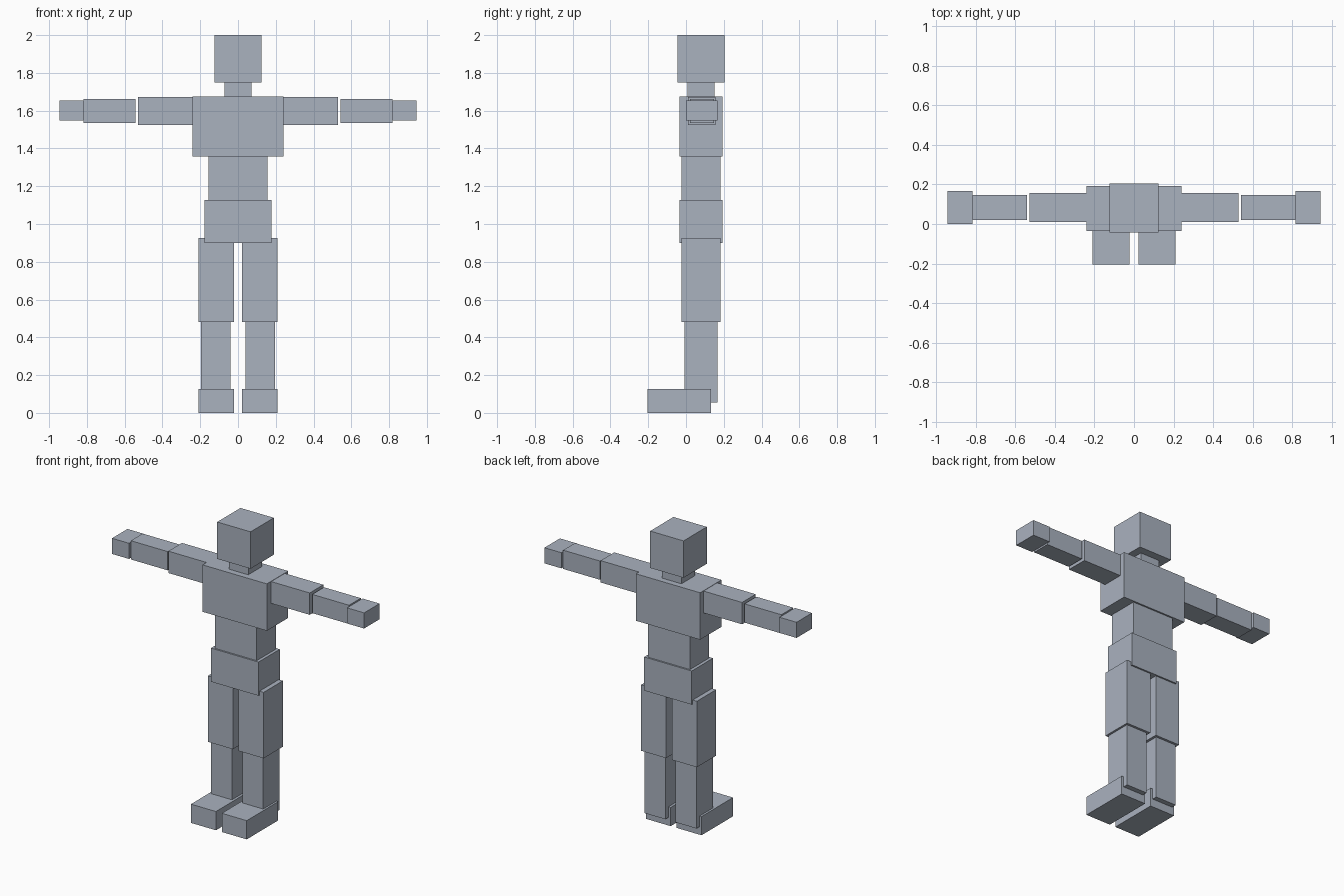
import bpy

grey = bpy.data.materials.new("blue_grey")
grey.diffuse_color = (0.40, 0.445, 0.52, 1.0)


def box(name, x, y, z):
    """Box spanning the given (low, high) range on each axis."""
    bpy.ops.mesh.primitive_cube_add(size=1)
    ob = bpy.context.object
    ob.name = name
    ob.location = [(a + b) / 2 for a, b in (x, y, z)]
    ob.scale = [b - a for a, b in (x, y, z)]
    bpy.ops.object.transform_apply(location=True, rotation=False, scale=True)
    ob.data.materials.append(grey)


# Central parts: half width, depth range, height range
for name, w, y, z in [
    ("head", 0.125, (-0.044, 0.205), (1.75, 2.0)),
    ("neck", 0.072, (0.007, 0.152), (1.675, 1.75)),
    ("chest", 0.241, (-0.035, 0.193), (1.357, 1.675)),
    ("waist", 0.157, (-0.024, 0.182), (1.128, 1.357)),
    ("pelvis", 0.178, (-0.035, 0.193), (0.90, 1.128)),
]:
    box(name, (-w, w), y, z)

# Limbs, repeated on both sides
for name, x, y, z in [
    ("upper_arm", (0.241, 0.53), (0.011, 0.157), (1.525, 1.673)),
    ("forearm", (0.542, 0.818), (0.021, 0.147), (1.536, 1.663)),
    ("hand", (0.818, 0.945), (0.001, 0.166), (1.547, 1.653)),
    ("thigh", (0.022, 0.209), (-0.024, 0.182), (0.48, 0.927)),
    ("shin", (0.039, 0.195), (-0.009, 0.166), (0.055, 0.48)),
    ("foot", (0.022, 0.209), (-0.205, 0.132), (0.0, 0.127)),
]:
    box("left_" + name, x, y, z)
    box("right_" + name, (-x[1], -x[0]), y, z)
